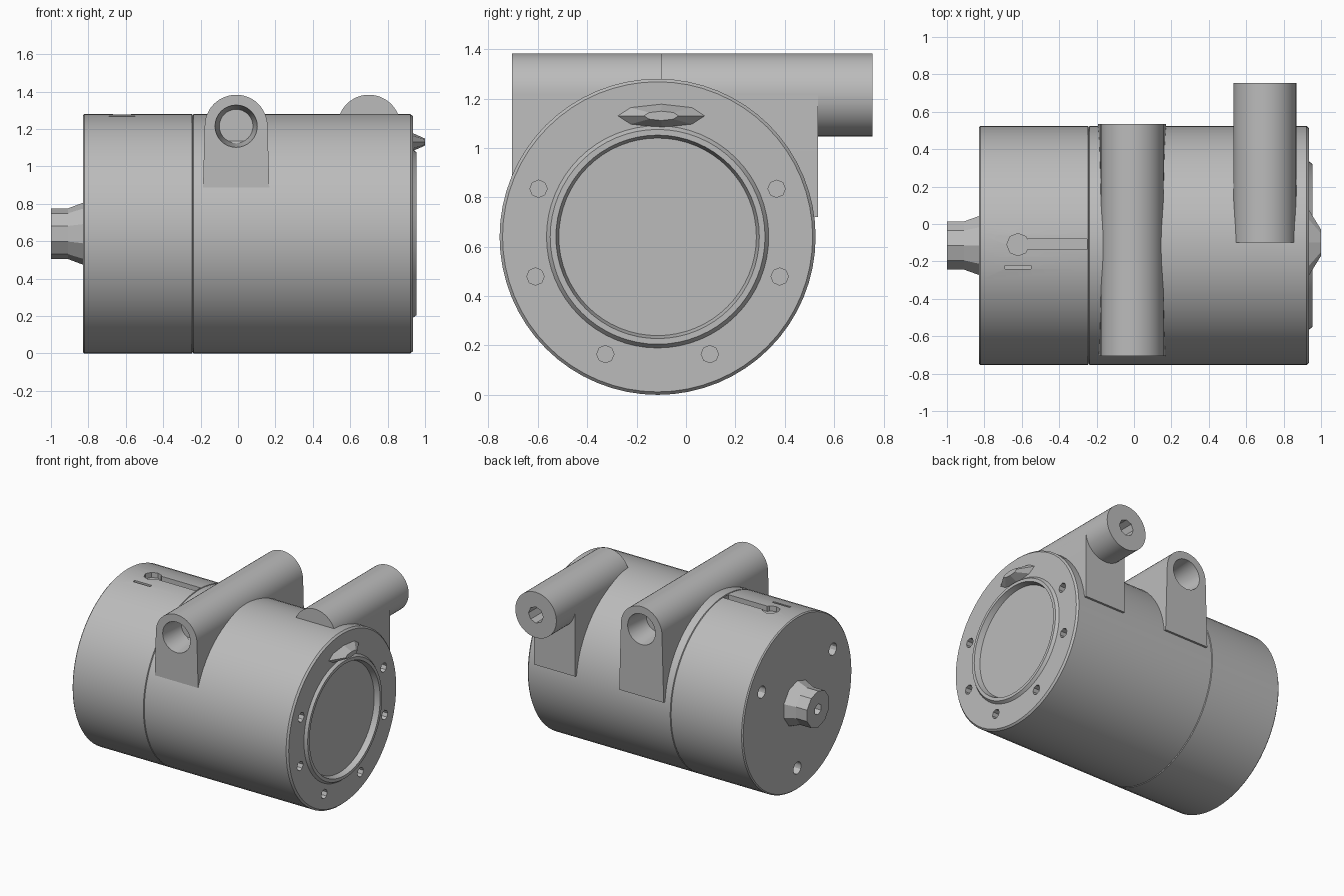
import bpy, bmesh, math
from mathutils import Matrix, Vector

old = bpy.data.objects.get("Cube")
if old:
    bpy.data.objects.remove(old)

metal = bpy.data.materials.new("plain_grey_metal")
metal.use_nodes = True
GREY = (0.5, 0.5, 0.5, 1)
metal.diffuse_color = GREY
metal.node_tree.nodes["Principled BSDF"].inputs["Base Color"].default_value = GREY

CY, CZ, R = -0.115, 0.64, 0.64          # drum axis and radius
TUBE_Z, TUBE_R = 1.215, 0.168           # both upper pipes


def finish(name, bm):
    bmesh.ops.recalc_face_normals(bm, faces=bm.faces)
    me = bpy.data.meshes.new(name)
    bm.to_mesh(me)
    bm.free()
    me.materials.append(metal)
    ob = bpy.data.objects.new(name, me)
    bpy.context.collection.objects.link(ob)
    return ob


def rod(name, start, end, r1, r2=None, sides=32):
    """Cylinder or cone between two points."""
    a, b = Vector(start), Vector(end)
    turn = (b - a).to_track_quat('Z', 'Y').to_matrix().to_4x4()
    bm = bmesh.new()
    bmesh.ops.create_cone(bm, cap_ends=True, segments=sides, radius1=r1,
                          radius2=r1 if r2 is None else r2, depth=(b - a).length,
                          matrix=Matrix.Translation((a + b) / 2) @ turn)
    return finish(name, bm)


def box(name, lo, hi):
    lo, hi = Vector(lo), Vector(hi)
    bm = bmesh.new()
    bmesh.ops.create_cube(bm, size=1, matrix=Matrix.Translation((lo + hi) / 2)
                          @ Matrix.Diagonal((*(hi - lo), 1)))
    return finish(name, bm)


def lathe(name, profile):
    """Turn (x, radius) points around the drum axis."""
    bm = bmesh.new()
    vs = [bm.verts.new((x, CY + r, CZ)) for x, r in profile]
    es = [bm.edges.new(p) for p in zip(vs, vs[1:])]
    bmesh.ops.spin(bm, geom=vs + es, cent=(0, CY, CZ), axis=(1, 0, 0),
                   angle=math.tau, steps=64, use_merge=True)
    bmesh.ops.remove_doubles(bm, verts=bm.verts, dist=1e-5)
    return finish(name, bm)


def arch(name, cx, y0, y1, base_z, flare):
    """Round-topped saddle running along y, slightly wider at its foot."""
    pts = [(cx - TUBE_R - flare, base_z)]
    for i in range(25):
        a = math.pi * (1 - i / 24)
        pts.append((cx + TUBE_R * math.cos(a), TUBE_Z + TUBE_R * math.sin(a)))
    pts.append((cx + TUBE_R + flare, base_z))
    bm = bmesh.new()
    face = bm.faces.new([bm.verts.new((x, y0, z)) for x, z in pts])
    ext = bmesh.ops.extrude_face_region(bm, geom=[face], use_keep_orig=True)
    bmesh.ops.translate(bm, vec=(0, y1 - y0, 0),
                        verts=[v for v in ext["geom"] if isinstance(v, bmesh.types.BMVert)])
    return finish(name, bm)


def carve(ob, cutters):
    """Cut each helper out of the part, then delete the helper."""
    for c in cutters:
        c.hide_render = True
        m = ob.modifiers.new("cut", 'BOOLEAN')
        m.operation, m.solver, m.object = 'DIFFERENCE', 'EXACT', c
    dg = bpy.context.evaluated_depsgraph_get()
    me = bpy.data.meshes.new_from_object(ob.evaluated_get(dg))
    ob.modifiers.clear()
    ob.data = me
    for c in cutters:
        bpy.data.objects.remove(c)


def around(angle, radius):
    a = math.radians(angle)
    return CY + radius * math.cos(a), CZ + radius * math.sin(a)


# Drum with a seam, a raised lip and a recessed end plate
drum = lathe("drum", [(-.83, 0), (-.83, .632), (-.822, R), (-.246, R), (-.242, .632),
                      (-.238, R), (.922, R), (.935, .628), (.935, .45), (.955, .435),
                      (.955, .412), (.915, .40), (.915, 0)])

# Screw holes on both ends and the keyed slot on top
cuts = []
for ang in (22, -18, -66, -114, -162, 158):
    y, z = around(ang, .52)
    cuts.append(rod("screw_cutter", (.86, y, z), (1, y, z), .035, sides=8))
for ang in (30, 150, 270):
    y, z = around(ang, .48)
    cuts.append(rod("mount_cutter", (-.9, y, z), (-.74, y, z), .045, sides=12))
cuts.append(box("slot_cutter", (-.57, -.137, 1.24), (-.25, -.08, 1.4)))
cuts.append(rod("slot_head_cutter", (-.62, -.11, 1.24), (-.62, -.11, 1.4), .06, sides=8))
cuts.append(box("mark_cutter", (-.69, -.24, 1.25), (-.55, -.222, 1.4)))
carve(drum, cuts)

# Cross tube saddle, bored at both ends
cross = arch("cross_tube", -.01, -.705, .535, .72, .014)
carve(cross, [rod("bore_cutter", (-.01, y, TUBE_Z), (-.01, y + d, TUBE_Z), .115, .09)
              for y, d in ((-.72, .2), (.55, -.2))])

# Rear outlet pipe and its support
outlet = rod("outlet_pipe", (.7, -.1, TUBE_Z), (.7, .755, TUBE_Z), TUBE_R, sides=48)
carve(outlet, [rod("outlet_cutter", (.7, .6, TUBE_Z), (.7, .8, TUBE_Z), .06, sides=8)])
support = arch("outlet_support", .7, -.1, .535, .72, 0)

# Output shaft knob
shaft = rod("shaft_collar", (-.83, CY, CZ), (-.91, CY, CZ), .165, .135, sides=10)
knob = rod("shaft_knob", (-.82, CY, CZ), (-1, CY, CZ), .135, sides=10)
carve(knob, [rod("shaft_cutter", (-.93, CY, CZ), (-1.05, CY, CZ), .04, sides=6)])

# Tapered lug above the end plate
lug = rod("end_lug", (.92, 0, 0), (1, 0, 0), .2, .07, sides=8)
lug.data.transform(Matrix.Translation((0, -.1, 1.13)) @ Matrix.Diagonal((1, 1, .27, 1)))

# Smooth rounds, sharp edges
for ob in (drum, cross, outlet, support):
    bpy.ops.object.select_all(action='DESELECT')
    ob.select_set(True)
    bpy.context.view_layer.objects.active = ob
    bpy.ops.object.shade_smooth_by_angle(angle=math.radians(30))
